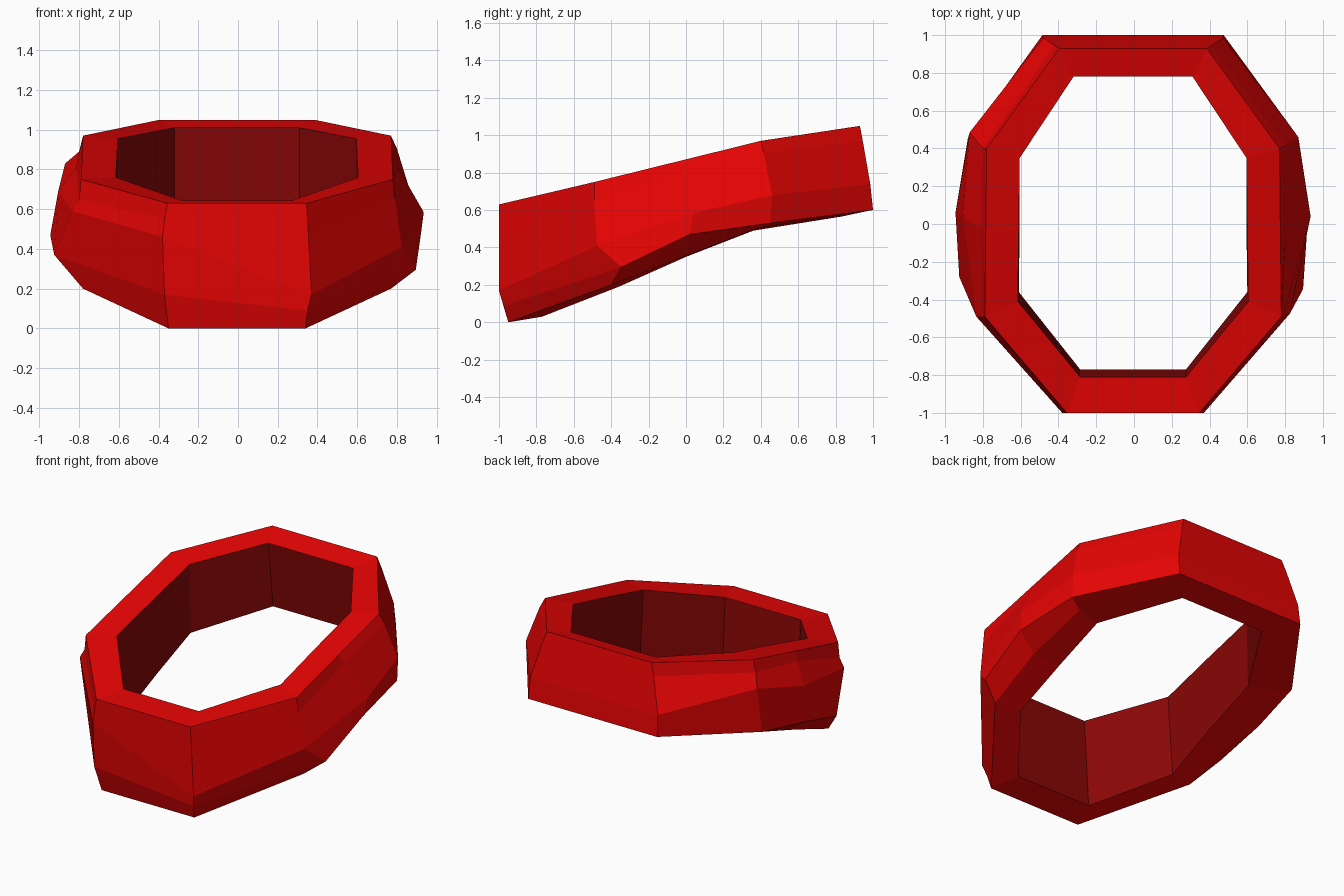
import bpy, bmesh


def material(name, color):
    m = bpy.data.materials.new(name)
    m.diffuse_color = (*color, 1)
    return m


red = material("red", (0.78, 0.001, 0.001))
dark_red = material("dark_red", (0.25, 0.002, 0.002))

# Right half cross-sections, front to back. Each runs:
# top rim, neck, ridge, lower ridge, bottom rim, inner bottom, inner top
front = [(.345, -1, .63), (.355, -1, .46), (.37, -1, .17), (.35, -.975, .09),
         (.34, -.95, 0), (.275, -.77, .03), (.275, -.81, .645)]
front_side = [(.78, -.49, .75), (.79, -.49, .65), (.825, -.475, .41), (.895, -.345, .295),
              (.77, -.40, .20), (.60, -.36, .19), (.605, -.41, .76)]
middle = [(.775, -.045, .86), (.805, -.02, .81), (.935, .04, .585), (.92, .02, .47),
          (.80, 0, .355), (.595, 0, .35), (.60, -.03, .86)]
back_side = [(.77, .40, .97), (.80, .415, .905), (.87, .46, .68), (.87, .45, .53),
             (.76, .39, .505), (.595, .36, .49), (.595, .35, .955)]
back = [(.385, .93, 1.05), (.41, .945, .97), (.47, .985, .74), (.475, 1, .60),
        (.44, .97, .595), (.31, .83, .565), (.31, .78, 1.01)]
right = [front, front_side, middle, back_side, back]

# Left half: mirrored, with its higher, fuller ridge
left = [[(-x - .01, y, z) for x, y, z in s] for s in right]
left[0][1:4] = [(-.37, -1, .55), (-.38, -1, .46), (-.37, -1, .17)]
left[1][2:4] = [(-.835, -.49, .59), (-.925, -.28, .37)]
left[2][2:4] = [(-.905, .04, .69), (-.945, .06, .47)]
left[3][1:3] = [(-.80, .40, .89), (-.87, .485, .83)]

# Faceted band: bridge the closed cross-sections around the loop
bm = bmesh.new()
rings = [[bm.verts.new(p) for p in s] for s in right + left[::-1]]
for i, a in enumerate(rings):
    b = rings[(i + 1) % len(rings)]
    for k in range(len(a)):
        m = (k + 1) % len(a)
        f = bm.faces.new((a[k], a[m], b[m], b[k]))
        f.material_index = 1 if k == 5 else 0      # dark inner wall
bmesh.ops.recalc_face_normals(bm, faces=bm.faces[:])
mesh = bpy.data.meshes.new("faceted_band")
bm.to_mesh(mesh)
bm.free()
mesh.materials.append(red)
mesh.materials.append(dark_red)
band = bpy.data.objects.new("faceted_band", mesh)
bpy.context.collection.objects.link(band)
